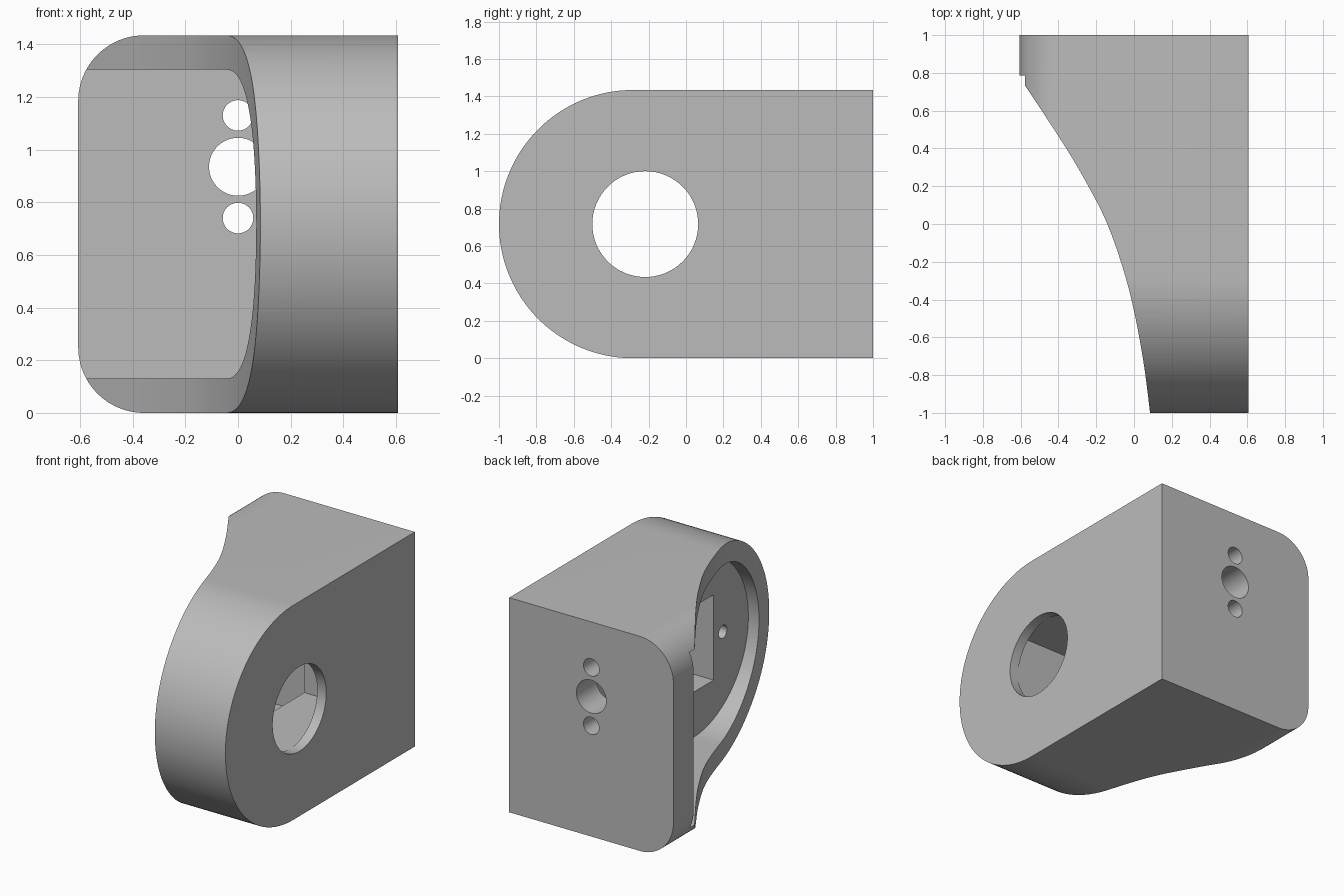
import bpy
import bmesh
import math
from mathutils import Vector

cube = bpy.data.objects.get("Cube")
if cube:
    bpy.data.objects.remove(cube, do_unlink=True)

MID_Z = 0.717      # height of the centreline
HALF = 0.607       # half width in x
WEB_X = 0.148      # mounting web inside the cavity
PLATE_Y = 0.787    # inner face of the back plate


def prism(name, points, offset):
    """Closed prism from a loop of 3D points pushed along an offset."""
    bm = bmesh.new()
    face = bm.faces.new([bm.verts.new(p) for p in points])
    new = bmesh.ops.extrude_face_region(bm, geom=[face])["geom"]
    verts = [v for v in new if isinstance(v, bmesh.types.BMVert)]
    bmesh.ops.translate(bm, verts=verts, vec=Vector(offset))
    bmesh.ops.recalc_face_normals(bm, faces=bm.faces)
    mesh = bpy.data.meshes.new(name)
    bm.to_mesh(mesh)
    bm.free()
    obj = bpy.data.objects.new(name, mesh)
    bpy.context.collection.objects.link(obj)
    return obj


def arc(cx, cy, r, start, end, steps):
    angles = [math.radians(start + (end - start) * i / steps) for i in range(steps + 1)]
    return [(cx + r * math.cos(a), cy + r * math.sin(a)) for a in angles]


def d_shape(name, r, back, x0, x1):
    """Plate rounded at the front, square at the back, running along x."""
    loop = arc(-1 + MID_Z, MID_Z, r, 90, 270, 64)
    loop += [(back, MID_Z - r), (back, MID_Z + r)]
    return prism(name, [(x0, y, z) for y, z in loop], (x1 - x0, 0, 0))


def hole_x(name, y, z, r, x0, x1):
    loop = arc(y, z, r, 0, 360, 64)[:-1]
    return prism(name, [(x0, a, b) for a, b in loop], (x1 - x0, 0, 0))


def hole_y(name, x, z, r, y0, y1):
    loop = arc(x, z, r, 0, 360, 48)[:-1]
    return prism(name, [(a, y0, b) for a, b in loop], (0, y1 - y0, 0))


def spline(pts, steps=12):
    """Smooth path through the given points."""
    p = [Vector(q) for q in pts]
    p = [2 * p[0] - p[1]] + p + [2 * p[-1] - p[-2]]
    out = []
    for a, b, c, d in zip(p, p[1:], p[2:], p[3:]):
        for i in range(steps):
            t = i / steps
            out.append(0.5 * (2 * b + (c - a) * t + (2 * a - 5 * b + 4 * c - d) * t**2
                              + (3 * b - a - 3 * c + d) * t**3))
    return out + [p[-2]]


def boolean(target, tool, operation="DIFFERENCE"):
    mod = target.modifiers.new(tool.name, "BOOLEAN")
    mod.operation = operation
    mod.solver = "EXACT"
    mod.object = tool
    tool.hide_render = True
    bpy.context.view_layer.objects.active = target
    bpy.ops.object.modifier_apply(modifier=mod.name)
    bpy.data.objects.remove(tool, do_unlink=True)


# Outer body
body = d_shape("mounting_bracket", MID_Z, 1.0, -HALF, HALF)

# Rounded corners on the open side
R = 0.25
corner = arc(-HALF + R, 2 * MID_Z - R, R, 90, 180, 24)
corner += arc(-HALF + R, R, R, 180, 270, 24)
corner += [(1, 0), (1, 2 * MID_Z)]
boolean(body, prism("corner_rounding", [(x, -2, z) for x, z in corner], (0, 4, 0)), "INTERSECT")

# Swept side curve
sweep = spline([(-0.65, 0.845), (-0.575, 0.73), (-0.4, 0.465), (-0.275, 0.26),
                (-0.15, 0.02), (-0.06, -0.23), (0, -0.46), (0.05, -0.73),
                (0.085, -1), (0.1, -1.15)])
loop = [(v.x, v.y) for v in sweep] + [(-1, -1.15), (-1, 0.845)]
boolean(body, prism("side_sweep", [(x, y, -1) for x, y in loop], (0, 0, 4)))

# Main cavity, open on one side
boolean(body, d_shape("cavity", MID_Z - 0.13, PLATE_Y, -1, WEB_X))

# Rectangular pocket through the web
pocket = [(-0.502, 0.432), (0.49, 0.432), (0.49, 1.002), (-0.502, 1.002)]
boolean(body, prism("pocket", [(0, y, z) for y, z in pocket], (0.54, 0, 0)))

# Large round opening in the side wall
boolean(body, hole_x("shaft_opening", -0.218, MID_Z, 0.283, 0.5, 1))

# Blind screw holes at both ends of the pocket
for y in (-0.6, 0.59):
    boolean(body, hole_x("screw_hole", y, MID_Z, 0.043, 0, 0.45))

# Cable hole and two fixing holes in the back plate
for z, r in ((0.935, 0.11), (1.13, 0.058), (0.74, 0.058)):
    boolean(body, hole_y("plate_hole", 0, z, r, 0.6, 1.2))

# Plain grey finish
grey = bpy.data.materials.new("plain_grey")
grey.use_nodes = True
color = (0.5, 0.5, 0.5, 1)
grey.diffuse_color = color
grey.node_tree.nodes["Principled BSDF"].inputs["Base Color"].default_value = color
body.data.materials.clear()
body.data.materials.append(grey)
for poly in body.data.polygons:
    poly.material_index = 0

bpy.ops.object.select_all(action="DESELECT")
body.select_set(True)
bpy.context.view_layer.objects.active = body
bpy.ops.object.shade_smooth_by_angle(angle=math.radians(30))
